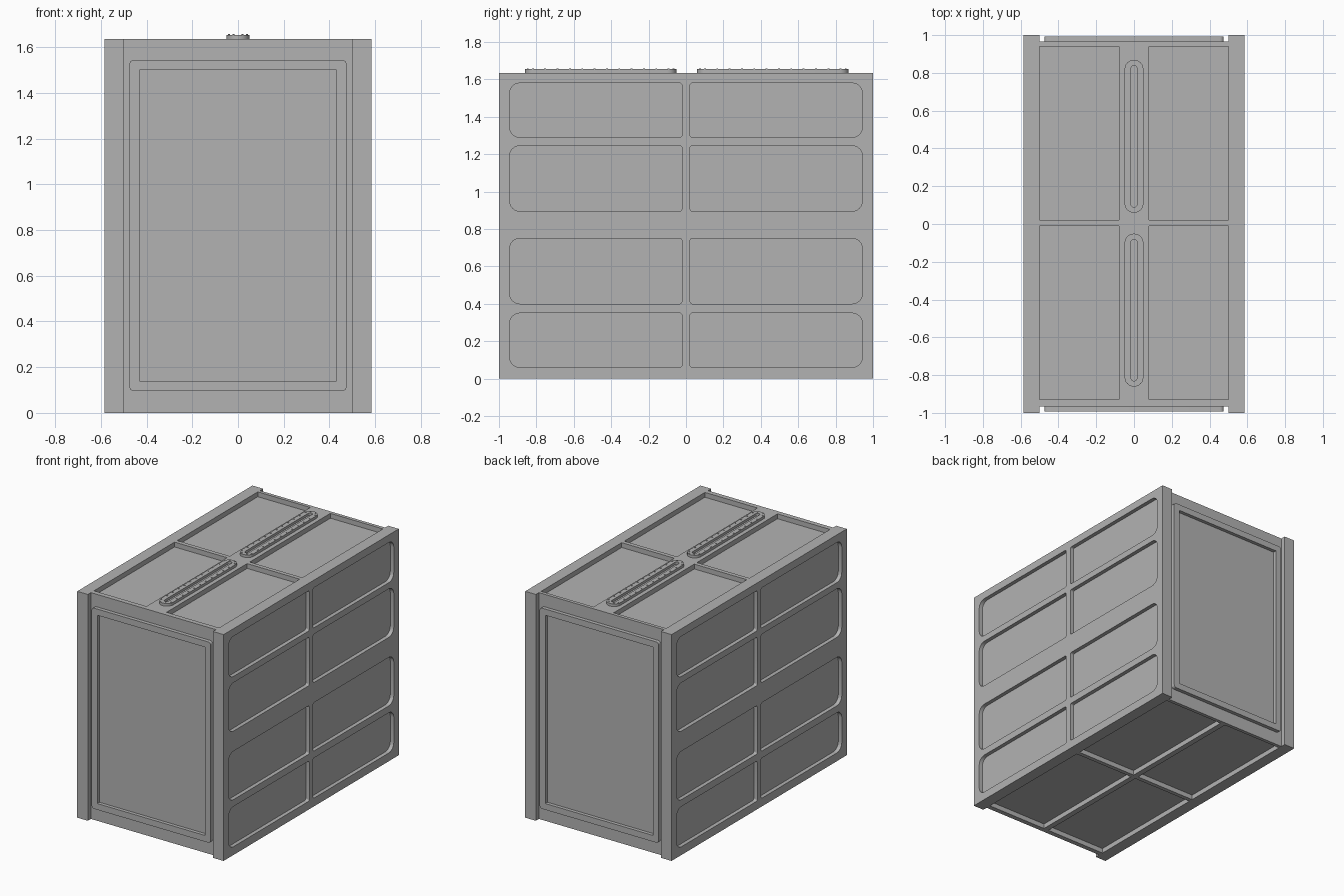
import bpy, bmesh
from math import cos, sin, pi
from mathutils import Vector

if "Cube" in bpy.data.objects:
    bpy.data.objects.remove(bpy.data.objects["Cube"])

# One plain grey for the whole container
grey = bpy.data.materials.new("plain_grey")
grey.use_nodes = True
colour = (0.45, 0.45, 0.45, 1)
grey.diffuse_color = colour
grey.node_tree.nodes["Principled BSDF"].inputs["Base Color"].default_value = colour

W, SKIN, L, H = 0.585, 0.50, 1.0, 1.635   # half width, core half width, half length, height
ENDS = 0.965                              # core half length
DEPTH = 0.035                             # roof and floor recess depth


def to_axis(axis, u, v, w):
    return Vector({"X": (w, u, v), "Y": (u, w, v), "Z": (u, v, w)}[axis])


def prism(bm, axis, u, v, w, radii=(0, 0, 0, 0), steps=6):
    """Rounded rectangle u by v, extruded along axis over the range w.
    Radii run from (u max, v max) anticlockwise."""
    corners = ((u[1], v[1], -1, -1), (u[0], v[1], 1, -1),
               (u[0], v[0], 1, 1), (u[1], v[0], -1, 1))
    outline = []
    for i, (cu, cv, su, sv) in enumerate(corners):
        r = radii[i]
        for k in range(steps + 1 if r else 1):
            a = pi / 2 * (i + k / steps)
            outline.append((cu + su * r + r * cos(a), cv + sv * r + r * sin(a))
                           if r else (cu, cv))
    rings = [[bm.verts.new(to_axis(axis, p, q, d)) for p, q in outline] for d in w]
    faces = [bm.faces.new(rings[0]), bm.faces.new(rings[1])]
    n = len(outline)
    for i in range(n):
        j = (i + 1) % n
        faces.append(bm.faces.new((rings[0][i], rings[0][j], rings[1][j], rings[1][i])))
    bmesh.ops.recalc_face_normals(bm, faces=faces)


def make(name, bm):
    mesh = bpy.data.meshes.new(name)
    bm.to_mesh(mesh)
    bm.free()
    mesh.materials.append(grey)
    obj = bpy.data.objects.new(name, mesh)
    bpy.context.collection.objects.link(obj)
    return obj


def carve(obj, bm):
    """Cut the recess shapes out of obj."""
    cutter = make(obj.name + "_cutter", bm)
    cutter.hide_render = True
    mod = obj.modifiers.new("recesses", "BOOLEAN")
    mod.operation, mod.solver, mod.object = "DIFFERENCE", "EXACT", cutter
    bpy.context.view_layer.objects.active = obj
    bpy.ops.object.modifier_apply(modifier=mod.name)
    bpy.data.objects.remove(cutter)


def finish(obj):
    bpy.ops.object.select_all(action="DESELECT")
    obj.select_set(True)
    bpy.context.view_layer.objects.active = obj
    bpy.ops.object.shade_smooth_by_angle(angle=pi / 6)


def mirrored(lo, hi, s):
    return (lo, hi) if s > 0 else (-hi, -lo)


# Core with four roof recesses and four floor recesses
bm = bmesh.new()
prism(bm, "Z", (-SKIN, SKIN), (-ENDS, ENDS), (0, H))
core = make("core", bm)
cuts = bmesh.new()
for sx in (1, -1):
    for y in ((0.02, 0.94), (-0.93, -0.01)):
        prism(cuts, "Z", mirrored(0.08, 0.53, sx), y, (H - DEPTH, H + 0.1))
        prism(cuts, "Z", mirrored(0.02, 0.53, sx), y, (-0.1, DEPTH))
carve(core, cuts)

# Side walls with two columns of four recesses
rows = ((0.06, 0.35), (0.40, 0.75), (0.895, 1.245), (1.29, 1.58))
for side, sx in (("left", 1), ("right", -1)):
    bm = bmesh.new()
    prism(bm, "X", (-L, L), (0, H), mirrored(SKIN, W, sx))
    wall = make(side + "_wall", bm)
    cuts = bmesh.new()
    for row in rows:
        for sy in (1, -1):
            outer, inner = 0.055, 0.012
            radii = (outer, inner, inner, outer) if sy > 0 else (inner, outer, outer, inner)
            prism(cuts, "X", mirrored(0.022, 0.943, sy), row,
                  mirrored(W - 0.028, W + 0.1, sx), radii)
    carve(wall, cuts)
    finish(wall)

# Raised end panels with a shallow sunken field
for end, sy in (("front", -1), ("back", 1)):
    bm = bmesh.new()
    prism(bm, "Y", (-0.475, 0.475), (0.095, 1.545), mirrored(ENDS - 0.01, 0.992, sy), (0.02,) * 4)
    panel = make(end + "_panel", bm)
    cuts = bmesh.new()
    prism(cuts, "Y", (-0.43, 0.43), (0.14, 1.50), mirrored(ENDS + 0.002, 1.1, sy))
    carve(panel, cuts)
    finish(panel)

# Slotted strips along the roof, edged with rivets
for end, sy in (("front", -1), ("back", 1)):
    mid = 0.46 * sy + 0.004
    half = 0.405
    bm = bmesh.new()
    prism(bm, "Z", (-0.05, 0.05), (mid - half, mid + half), (H - 0.01, H + 0.019), (0.0499,) * 4)
    strip = make(end + "_roof_strip", bm)
    cuts = bmesh.new()
    prism(cuts, "Z", (-0.016, 0.016), (mid - half + 0.03, mid + half - 0.03),
          (H + 0.001, H + 0.1), (0.0159,) * 4)
    carve(strip, cuts)
    finish(strip)

    spots = [(0.039, (i - 5.5) * 0.066) for i in range(12)]
    spots += [(0.02, half - 0.015), (0.02, 0.015 - half)]
    bm = bmesh.new()
    r = 0.005
    for x, y in spots:
        for sx in (1, -1):
            prism(bm, "Z", (sx * x - r, sx * x + r), (mid + y - r, mid + y + r),
                  (H + 0.015, H + 0.022), (r * 0.99,) * 4, 2)
    make(end + "_strip_rivets", bm)
